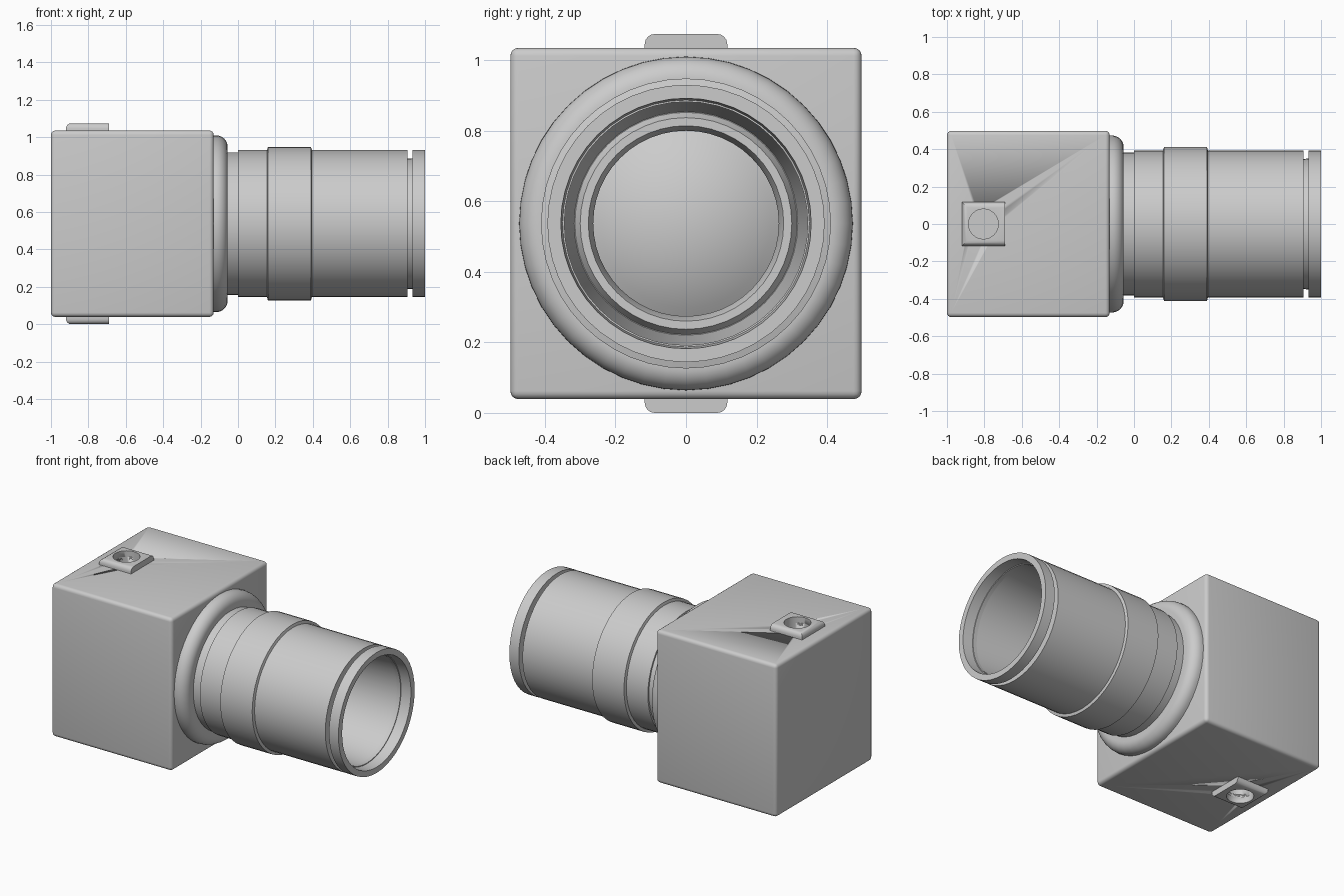
import bpy, bmesh, math
from mathutils import Matrix, Vector

if "Cube" in bpy.data.objects:
    bpy.data.objects.remove(bpy.data.objects["Cube"])

ZC = 0.537          # height of the lens axis
SEG = 48


def finish(name, bm, angle=35):
    bmesh.ops.recalc_face_normals(bm, faces=bm.faces)
    me = bpy.data.meshes.new(name)
    bm.to_mesh(me)
    bm.free()
    ob = bpy.data.objects.new(name, me)
    bpy.context.collection.objects.link(ob)
    activate(ob)
    bpy.ops.object.shade_smooth_by_angle(angle=math.radians(angle))
    return ob


def activate(ob):
    bpy.ops.object.select_all(action='DESELECT')
    ob.select_set(True)
    bpy.context.view_layer.objects.active = ob


def box(name, lo, hi, bevel, pick=lambda mid: True):
    bm = bmesh.new()
    bmesh.ops.create_cube(bm, size=1)
    lo, hi = Vector(lo), Vector(hi)
    for v in bm.verts:
        v.co = Vector(((lo[i] + hi[i]) / 2 + v.co[i] * (hi[i] - lo[i]) for i in range(3)))
    edges = [e for e in bm.edges if pick((e.verts[0].co + e.verts[1].co) / 2)]
    bmesh.ops.bevel(bm, geom=edges, offset=bevel, segments=4, profile=0.5, affect='EDGES')
    return finish(name, bm, 30)


def lathe(name, profile, closed=False):
    """Revolve (x, radius) points around the lens axis."""
    bm = bmesh.new()
    vs = [bm.verts.new((x, 0, r)) for x, r in profile]
    pairs = list(zip(vs, vs[1:])) + ([(vs[-1], vs[0])] if closed else [])
    es = [bm.edges.new(p) for p in pairs]
    bmesh.ops.spin(bm, geom=vs + es, cent=(0, 0, 0), axis=(1, 0, 0),
                   angle=2 * math.pi, steps=SEG, use_duplicate=False)
    bmesh.ops.remove_doubles(bm, verts=bm.verts, dist=1e-4)
    bmesh.ops.translate(bm, verts=bm.verts, vec=(0, 0, ZC))
    return finish(name, bm)


def cut(ob, cutter):
    mod = ob.modifiers.new("hole", 'BOOLEAN')
    mod.operation, mod.object, mod.solver = 'DIFFERENCE', cutter, 'EXACT'
    activate(ob)
    bpy.ops.object.modifier_apply(modifier=mod.name)


# Camera housing
body = box("housing", (-1, -0.498, ZC - 0.498), (-0.13, 0.498, ZC + 0.498), 0.023)

# Mounting pads, top and bottom, each with a blind screw hole
for side, label in ((1, "top"), (-1, "bottom")):
    outer, inner = ZC + side * 0.537, ZC + side * 0.48

    def rounded(mid, outer=outer):
        return abs(mid.z - outer) < 1e-4 and mid.x < -0.70

    pad = box(label + "_mount_pad", (-0.92, -0.117, min(outer, inner)),
              (-0.69, 0.117, max(outer, inner)), 0.028, rounded)
    bm = bmesh.new()
    bmesh.ops.create_cone(bm, cap_ends=True, segments=32, radius1=0.08, radius2=0.08,
                          depth=0.3, matrix=Matrix.Translation((-0.805, 0, ZC + side * 0.55)))
    cutter = finish("hole_cutter", bm)
    cutter.hide_render = True
    cut(pad, cutter)
    cut(body, cutter)
    bpy.data.objects.remove(cutter)

# Rounded flange where the lens meets the housing
arc = [(-0.118 + 0.063 * math.sin(a), 0.41 + 0.063 * math.cos(a))
       for a in (math.pi / 2 * i / 8 for i in range(9))]
lathe("lens_flange", [(-0.14, 0.36), (-0.14, 0.473)] + arc + [(-0.055, 0.36)], closed=True)

# Lens barrel: stepped outside, tapered bore and inner retaining ring
lathe("lens_barrel", [
    (-0.06, 0.0), (-0.06, 0.382), (0.0, 0.382), (0.0, 0.393), (0.155, 0.393),
    (0.16, 0.411), (0.39, 0.411), (0.395, 0.393), (0.905, 0.393), (0.905, 0.345),
    (0.932, 0.345), (0.932, 0.393), (1.0, 0.393), (1.0, 0.355),
    (0.50, 0.317), (0.50, 0.315), (0.53, 0.30), (0.53, 0.277), (0.49, 0.263), (0.45, 0.263),
    (0.45, 0.0)])

# Domed front glass
R, edge = 0.5, 0.264
base = math.sqrt(R * R - edge * edge)
top = math.asin(edge / R)
lathe("lens_glass", [(0.47 + R * math.cos(a) - base, R * math.sin(a))
                     for a in (top * (1 - i / 10) for i in range(11))])
